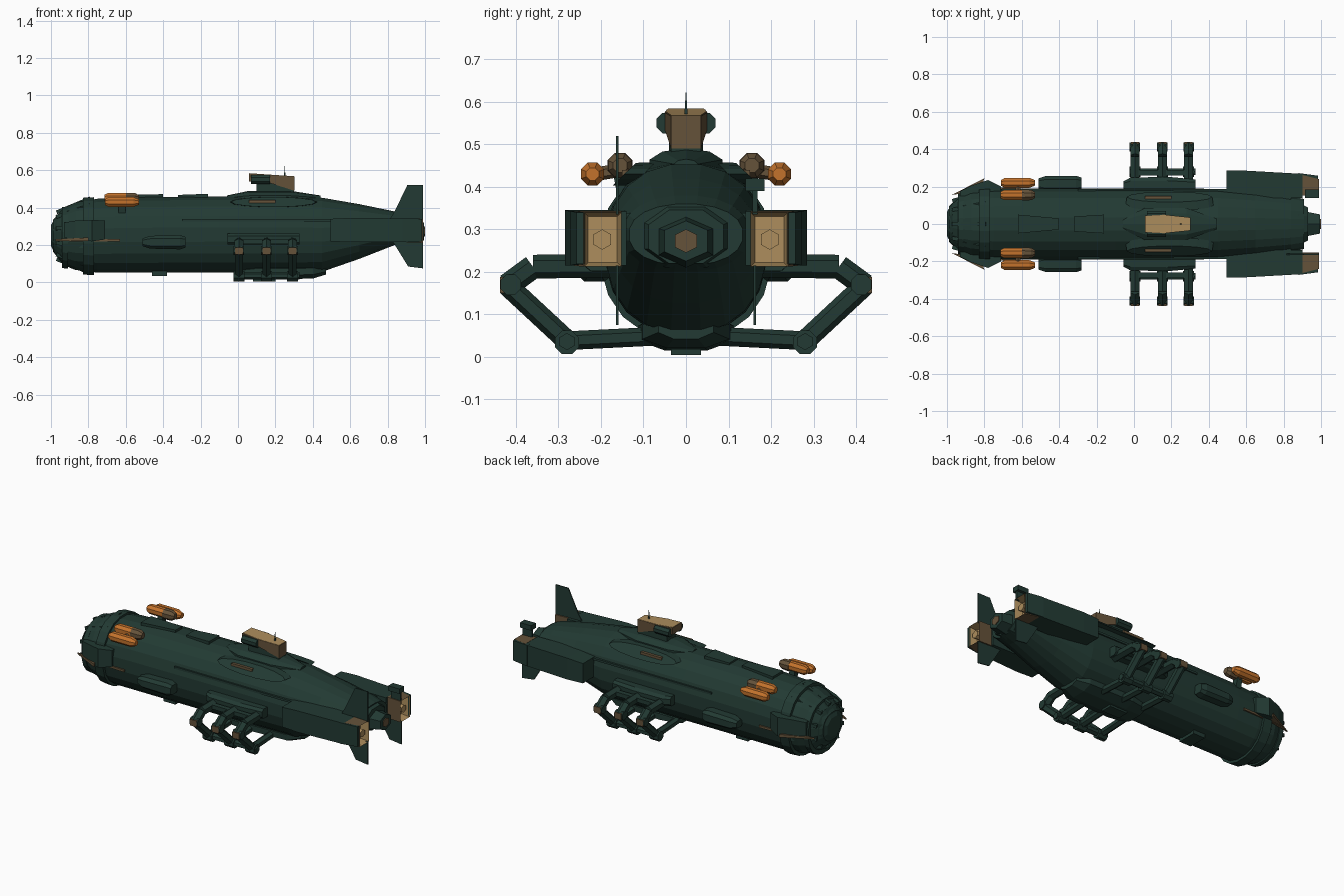
import bpy, bmesh, math
from mathutils import Vector

if "Cube" in bpy.data.objects:
    bpy.data.objects.remove(bpy.data.objects["Cube"])


def material(name, rgb):
    m = bpy.data.materials.new(name)
    m.diffuse_color = (*rgb, 1)
    m.use_nodes = True
    m.node_tree.nodes["Principled BSDF"].inputs["Base Color"].default_value = m.diffuse_color
    return m


GREEN = material("dark green", (0.016, 0.042, 0.033))
TAN = material("tan", (0.42, 0.27, 0.11))
BROWN = material("dull brown", (0.13, 0.085, 0.042))
ORANGE = material("orange", (0.55, 0.17, 0.025))


def finish(name, bm, mat):
    bmesh.ops.recalc_face_normals(bm, faces=bm.faces)
    me = bpy.data.meshes.new(name)
    bm.to_mesh(me)
    bm.free()
    me.materials.append(mat)
    ob = bpy.data.objects.new(name, me)
    bpy.context.collection.objects.link(ob)
    return ob


def loft(name, rings, mat):
    """Skin a list of equal-length point rings and cap both ends."""
    bm = bmesh.new()
    vs = [[bm.verts.new(p) for p in r] for r in rings]
    n = len(vs[0])
    for a, b in zip(vs, vs[1:]):
        for i in range(n):
            j = (i + 1) % n
            bm.faces.new((a[i], a[j], b[j], b[i]))
    bm.faces.new(vs[0])
    bm.faces.new(vs[-1])
    return finish(name, bm, mat)


def oval(x, hw, z0, z1, n=20, p=2.2, y=0):
    """Superellipse ring in the YZ plane."""
    out = []
    for i in range(n):
        a = 2 * math.pi * (i + 0.5) / n
        c, s = math.cos(a), math.sin(a)
        out.append((x, y + hw * math.copysign(abs(c) ** (2 / p), c),
                    (z0 + z1) / 2 + (z1 - z0) / 2 * math.copysign(abs(s) ** (2 / p), s)))
    return out


def rect(x, y0, y1, z0, z1):
    return [(x, y0, z0), (x, y1, z0), (x, y1, z1), (x, y0, z1)]


def box(name, x0, x1, y0, y1, z0, z1, mat):
    return loft(name, [rect(x0, y0, y1, z0, z1), rect(x1, y0, y1, z0, z1)], mat)


def beam(name, a, b, r, mat, n=6, r2=None):
    """Prism of n sides from a to b."""
    a, b = Vector(a), Vector(b)
    q = (b - a).to_track_quat('Z', 'Y')
    rings = []
    for c, rad in ((a, r), (b, r if r2 is None else r2)):
        rings.append([c + q @ Vector((rad * math.cos(t), rad * math.sin(t), 0))
                      for t in (2 * math.pi * (i + 0.5) / n for i in range(n))])
    return loft(name, rings, mat)


def plate(name, pts, y, t, mat):
    """Thin XZ outline extruded along y."""
    return loft(name, [[(x, y + d, z) for x, z in pts] for d in (-t / 2, t / 2)], mat)


# hull with blunt bow and flattened tail
loft("hull", [oval(*s) for s in (
    (-0.99, .095, .165, .335), (-.93, .155, .09, .40), (-.87, .18, .065, .43),
    (-.75, .19, .05, .45), (-.6, .192, .05, .458), (-.1, .192, .05, .462),
    (.2, .192, .05, .462), (.45, .19, .055, .455), (.65, .172, .125, .42),
    (.84, .15, .20, .38), (.91, .135, .215, .36))], GREEN)

# bow cap, collar bands and lengthwise ribs
loft("bow_cap", [oval(-1, .07, .19, .31, 8), oval(-.97, .125, .13, .37, 8)], GREEN)
for x0, x1, hw, z0, z1 in ((-.94, -.91, .165, .075, .405), (-.83, -.77, .2, .04, .455)):
    loft("bow_band", [oval(x0, hw, z0, z1), oval(x1, hw + .003, z0 - .003, z1 + .003)], GREEN)
for i in range(10):
    a = 2 * math.pi * (i + .5) / 10
    c, s = math.cos(a), math.sin(a)
    beam("bow_rib", (-.97, .13 * c, .25 + .125 * s), (-.79, .19 * c, .25 + .2 * s), .014, GREEN, 4)

# tail nozzle
loft("tail_collar", [oval(.88, .12, .205, .37, 8), oval(.93, .095, .215, .35, 8)], GREEN)
loft("tail_nozzle", [oval(.92, .075, .21, .33, 6), oval(.995, .058, .225, .32, 6)], GREEN)
loft("nozzle_core", [oval(.99, .03, .245, .30, 6), oval(1, .03, .245, .30, 6)], BROWN)

# deck plates and belly
loft("deck_hatch", [rect(-.32, -.04, .04, .44, .468), rect(-.16, -.05, .05, .44, .474)], GREEN)
loft("deck_spine", [rect(-.62, -.05, .05, .44, .468), rect(-.4, -.03, .03, .44, .472)], GREEN)
loft("belly_keel", [oval(-.01, .10, .02, .08, 8), oval(.1, .12, .012, .1, 8),
                    oval(.4, .11, .018, .1, 8), oval(.47, .07, .04, .1, 8)], GREEN)
box("keel_block", .08, .2, -.035, .035, .004, .04, GREEN)
box("belly_hatch", -.46, -.38, -.06, .06, .035, .07, GREEN)

# sail: fairing, neck, brown head, lamps and mast
loft("sail_fairing", [oval(-.06, .03, .43, .465, 10), oval(.06, .09, .41, .49, 10),
                      oval(.28, .09, .41, .49, 10), oval(.44, .03, .43, .465, 10)], GREEN)
loft("sail_neck", [rect(.10, -.04, .04, .46, .55), rect(.30, -.035, .035, .46, .545)], GREEN)
loft("sail_head", [rect(.06, -.045, .045, .54, .582), rect(.16, -.05, .05, .535, .575),
                   rect(.302, -.035, .035, .49, .566)], BROWN)
loft("sail_head_top", [rect(.062, -.042, .042, .575, .584), rect(.16, -.048, .048, .568, .577),
                       rect(.30, -.034, .034, .56, .568)], TAN)
beam("sail_mast", (.25, 0, .56), (.25, 0, .622), .006, GREEN, 4, .001)

# everything that repeats on both sides
for s in (-1, 1):
    beam("sail_lamp", (.07, s * .045, .55), (.17, s * .045, .55), .026, GREEN, 8)
    # oval shoulder plate beside the sail
    loft("shoulder_plate", [[(.19 + k * .235 * math.cos(t), s * (.10 + o - .028 * math.sin(t)),
                              .43 + k * .028 * math.sin(t))
                             for t in (2 * math.pi * i / 14 for i in range(14))]
                            for o, k in ((0, 1), (.045, .97))], GREEN)
    box("shoulder_step", .06, .2, *sorted((s * .13, s * .151)), .425, .44, BROWN)

    # long side ledge
    box("side_ledge", -.3, .84, *sorted((s * .13, s * .188)), .325, .338, GREEN)

    # bow cheek and tan spike
    loft("bow_cheek", [rect(-.93, s * .13, s * .175, .24, .32),
                       rect(-.87, s * .15, s * .205, .225, .33),
                       rect(-.78, s * .15, s * .235, .22, .335),
                       rect(-.71, s * .16, s * .20, .23, .33)], GREEN)
    loft("bow_spike", [[(-.975, s * .155, .232), (-.80, s * .245, .24), (-.82, s * .18, .24)],
                       [(-.975, s * .155, .222), (-.80, s * .245, .222), (-.82, s * .18, .222)]], BROWN)
    beam("bow_pipe", (-.9, s * .182, .225), (-.63, s * .193, .225), .009, BROWN, 4)

    # orange torpedo pod, inner launcher and mount
    loft("outer_pod", [oval(x, r, .43 - r, .43 + r, 8, 2, s * .22) for x, r in
                       ((-.71, .017), (-.69, .029), (-.56, .029), (-.53, .016))], ORANGE)
    loft("inner_pod", [oval(x, r, .452 - r, .452 + r, 8, 2, s * .155) for x, r in
                       ((-.715, .018), (-.695, .029), (-.60, .029))], ORANGE)
    loft("inner_pod_rear", [oval(x, r, .45 - r, .45 + r, 8, 2, s * .155) for x, r in
                            ((-.60, .032), (-.55, .03), (-.53, .018))], BROWN)
    beam("pod_strut", (-.62, s * .14, .36), (-.62, s * .155, .44), .025, GREEN, 4)
    beam("pod_link", (-.62, s * .15, .44), (-.62, s * .21, .43), .016, BROWN, 6)

    # side blister pod
    loft("side_blister", [oval(x, w, .215 - h, .215 + h, 8, 3, s * .215) for x, w, h in
                          ((-.51, .03, .022), (-.47, .045, .036), (-.31, .045, .04), (-.28, .035, .03))], GREEN)

    # engine housing with recessed tan end
    loft("engine_housing", [rect(.495, s * .14, s * .285, .22, .34),
                            rect(.60, s * .14, s * .285, .215, .345),
                            rect(.90, s * .14, s * .268, .215, .342)], GREEN)
    eng = loft("engine_outlet", [rect(.90, s * .152, s * .262, .214, .343),
                                 rect(.99, s * .152, s * .24, .212, .34)], BROWN)
    eng.data.materials.append(TAN)
    bm = bmesh.new()
    bm.from_mesh(eng.data)
    end = [f for f in bm.faces if f.calc_center_median().x > .98]
    rim = bmesh.ops.inset_region(bm, faces=end, thickness=.014)["faces"]
    for f in rim + end:
        f.material_index = 1
    bmesh.ops.translate(bm, verts=end[0].verts, vec=(-.05, 0, 0))
    bm.to_mesh(eng.data)
    bm.free()
    beam("outlet_core", (.93, s * .197, .276), (.98, s * .197, .276), .024, TAN, 6)
    loft("engine_shield", [rect(.88, s * .24, s * .272, .215, .343),
                           rect(.985, s * .238, s * .258, .218, .34)], GREEN)

    # lower tail fin
    plate("lower_fin", [(.83, .215), (.99, .215), (.99, .075), (.91, .085)], s * .162, .006, GREEN)

    # bracket, three folded arms and foot rail
    loft("arm_bracket", [oval(x, w, .20, .262, 8, 3, s * .205) for x, w in
                         ((-.055, .025), (-.02, .045), (.18, .05), (.33, .035))], GREEN)
    box("arm_cross_beam", 0, .3, *sorted((s * .26, s * .29)), .205, .23, GREEN)
    for x in (.005, .152, .292):
        path = [(x, s * .17, .215), (x, s * .36, .212), (x, s * .42, .168),
                (x, s * .28, .038), (x, s * .08, .048)]
        for a, b, r in zip(path, path[1:], (.028, .028, .025, .022)):
            beam("arm_link", a, b, r, GREEN, 6)
        beam("arm_elbow", (x - .028, s * .412, .17), (x + .028, s * .412, .17), .026, GREEN, 8)
        box("elbow_pad", x - .022, x + .022, *sorted((s * .40, s * .438)), .15, .188, BROWN)
        beam("arm_knee", (x - .03, s * .28, .034), (x + .03, s * .28, .034), .03, GREEN, 8)
    beam("foot_rail", (-.01, s * .28, .036), (.33, s * .28, .036), .02, GREEN, 6)

# upper tail fins: tall on one side, short stub with a tip plate on the other
plate("tall_tail_fin", [(.81, .335), (.99, .335), (.99, .52), (.905, .52), (.84, .385)], -.162, .006, GREEN)
box("stub_tail_fin", .92, .985, .157, .168, .335, .41, GREEN)
box("stub_fin_tip", .915, .99, .14, .185, .39, .42, GREEN)
